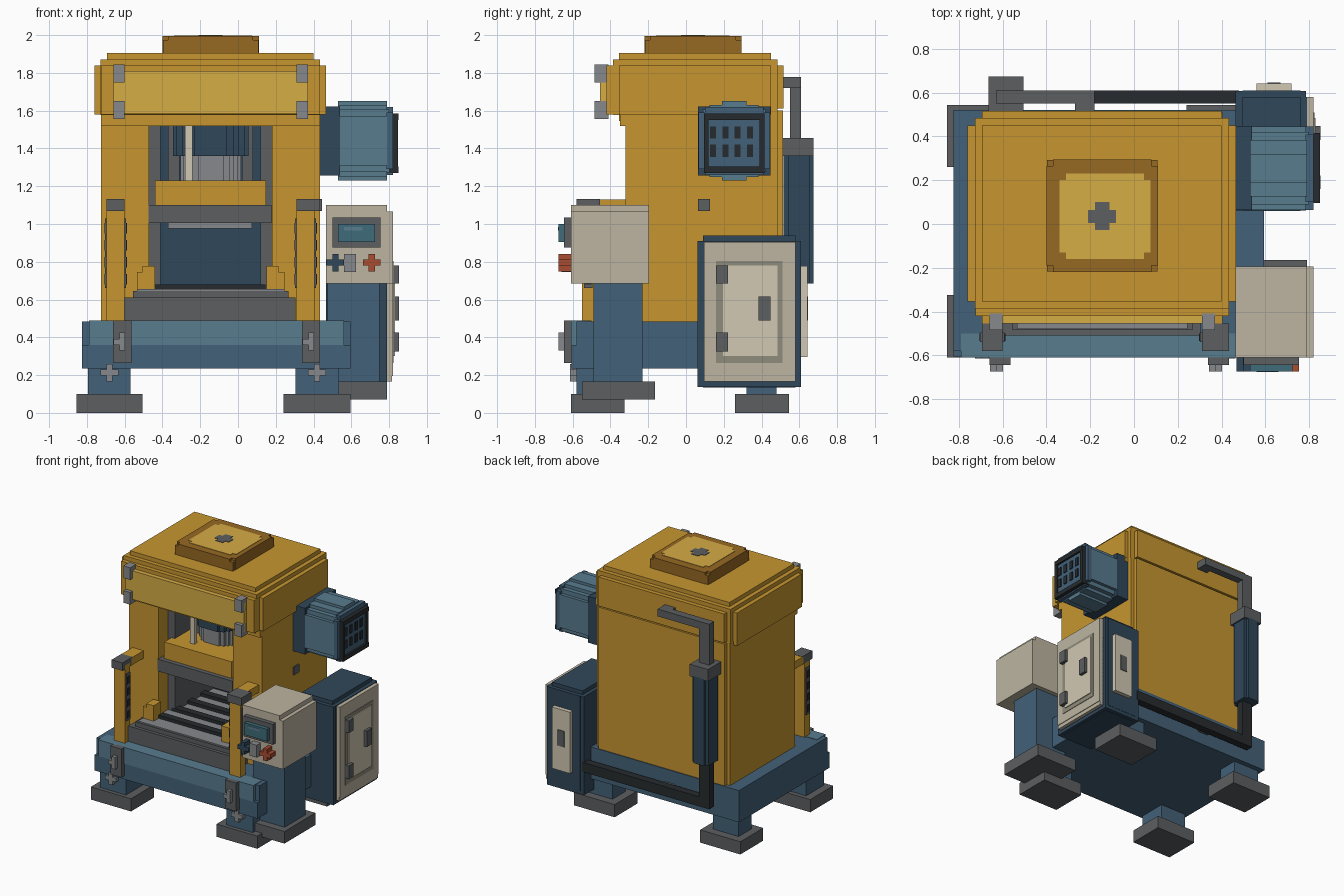
import bpy, bmesh
from mathutils import Vector

CX = -0.145  # mirror plane of the press frame


def paint(name, hexa):
    m = bpy.data.materials.new(name)
    c = [int(hexa[i:i + 2], 16) / 255 for i in (0, 2, 4)]
    m.diffuse_color = [((v + 0.055) / 1.055) ** 2.4 for v in c] + [1]
    return m


YELLOW, GOLD, BROWN = paint("yellow", "C79630"), paint("gold", "D6AD45"), paint("brown", "966822")
BLUE, SKY, NAVY = paint("blue", "436178"), paint("sky", "587C8F"), paint("navy", "30475A")
CREAM, PALE, TAUPE = paint("cream", "BDB5A1"), paint("pale", "D1C8B3"), paint("taupe", "8F8B7C")
GREY, STEEL, BLACK = paint("grey", "5C5E60"), paint("steel", "86898C"), paint("black", "272B2E")
RED, TEAL = paint("red", "A84C30"), paint("teal", "3F6C7A")


def part(name, mat, *boxes):
    """One object from boxes given as (x0, x1, y0, y1, z0, z1)."""
    bm = bmesh.new()
    for b in boxes:
        lo, hi = Vector(b[0::2]), Vector(b[1::2])
        for v in bmesh.ops.create_cube(bm, size=1)["verts"]:
            v.co = (lo + hi) / 2 + v.co * (hi - lo)
    me = bpy.data.meshes.new(name)
    bm.to_mesh(me)
    bm.free()
    me.materials.append(mat)
    ob = bpy.data.objects.new(name, me)
    bpy.context.collection.objects.link(ob)
    return ob


def inset(b, i, j, k):
    return (b[0] + i, b[1] - i, b[2] + j, b[3] - j, b[4] + k, b[5] - k)


def stepped(b, s, levels=1):
    """Boxes whose union is box b with stair-stepped edges."""
    n = s * levels
    out = [inset(b, 0, n, n), inset(b, n, 0, n), inset(b, n, n, 0)]
    return out + ([inset(b, s, s, s)] if levels == 2 else [])


def mirror(*boxes):
    return list(boxes) + [(2 * CX - b[1], 2 * CX - b[0]) + tuple(b[2:]) for b in boxes]


def cross_xz(x, z, y0, y1, r=0.047, t=0.016):
    return [(x - r, x + r, y0, y1, z - t, z + t), (x - t, x + t, y0, y1, z - r, z + r)]


def round_z(x, y, r, z0, z1):
    """Blocky vertical cylinder."""
    return [(x - r * a, x + r * a, y - r * b, y + r * b, z0, z1)
            for a, b in ((1, .42), (.9, .62), (.75, .75), (.62, .9), (.42, 1))]


# feet, legs and base
for y0, y1, side in ((-0.61, -0.325, "front"), (0.26, 0.545, "back")):
    part(side + "_foot_pads", GREY, (-0.855, -0.505, y0, y1, 0, 0.1), (0.24, 0.595, y0, y1, 0, 0.1))
    ly0, ly1 = (-0.58, -0.36) if side == "front" else (0.32, 0.48)
    part(side + "_legs", BLUE, (-0.795, -0.57, ly0, ly1, 0.1, 0.24), (0.305, 0.535, ly0, ly1, 0.1, 0.24))
part("base", BLUE, (-0.825, 0.595, -0.58, 0.52, 0.235, 0.485))
part("base_front_rail", SKY, (-0.79, 0.56, -0.61, -0.5, 0.36, 0.488))
part("base_front_skirt", BLUE, (-0.825, 0.595, -0.605, -0.57, 0.235, 0.36))

# latches and bolts on the base front
for x in (-0.613, 0.387):
    part("base_latch", GREY, (x - 0.048, x + 0.048, -0.645, -0.6, 0.265, 0.488))
    part("latch_handle", STEEL, (x - 0.015, x + 0.015, -0.675, -0.64, 0.33, 0.425),
         (x - 0.045, x + 0.015, -0.675, -0.64, 0.36, 0.39))
for x in (-0.68, 0.418):
    part("leg_bolt", STEEL, *cross_xz(x, 0.213, -0.615, -0.575))

# frame: columns, back wall, crown
part("frame_columns", YELLOW, *mirror((-0.725, -0.47, -0.32, 0.485, 0.485, 1.6)))
part("frame_back_wall", YELLOW, (-0.695, 0.405, 0.43, 0.513, 0.485, 1.6))
part("inner_back_panel", NAVY, (-0.47, 0.18, 0.4, 0.43, 0.485, 1.52))
part("guide_rails", GREY, *mirror((-0.47, -0.41, -0.2, 0.3, 0.65, 1.52)))
part("crown_header", YELLOW, (-0.725, 0.435, -0.35, 0.485, 1.52, 1.6), (-0.695, 0.405, -0.32, 0.513, 1.52, 1.6))
part("crown", YELLOW, *stepped((-0.76, 0.467, -0.42, 0.517, 1.545, 1.905), 0.033, 2),
     (-0.76, 0.467, -0.355, 0.45, 1.58, 1.84), (-0.725, 0.435, -0.42, 0.48, 1.58, 1.84))
part("crown_front_plate", GOLD, (-0.66, 0.37, -0.455, -0.41, 1.585, 1.81))
part("crown_bolts", STEEL, *mirror((-0.66, -0.6, -0.485, -0.41, 1.75, 1.845),
                                   (-0.66, -0.6, -0.485, -0.41, 1.555, 1.65)))
part("cap", BROWN, (-0.37, 0.08, -0.22, 0.295, 1.9, 1.994), (-0.4, 0.11, -0.19, 0.265, 1.9, 1.994),
     (-0.398, 0.108, -0.218, 0.293, 1.9, 1.975))
part("cap_lid", GOLD, (-0.31, 0.045, -0.16, 0.23, 1.97, 1.997), (-0.34, 0.075, -0.13, 0.2, 1.97, 1.997))
part("cap_stud", GREY, (-0.21, -0.083, 0.005, 0.065, 1.98, 2.0), (-0.178, -0.113, -0.027, 0.1, 1.98, 2.0))

# ram and cylinder
part("cylinder", NAVY, *round_z(CX, 0.035, 0.2, 1.36, 1.54))
part("ram_rod", STEEL, *round_z(CX, 0.035, 0.16, 1.2, 1.38))
part("stroke_scale", PALE, (-0.28, -0.24, -0.2, -0.17, 1.2, 1.53))
part("ram_tie_rods", GREY, *mirror((-0.37, -0.31, -0.03, 0.03, 1.2, 1.53)))
part("ram", YELLOW, (-0.44, 0.147, -0.29, 0.32, 1.1, 1.23))
part("ram_platen", GREY, (-0.475, 0.178, -0.325, 0.35, 1.005, 1.1))
part("upper_die", STEEL, (-0.37, 0.075, -0.2, 0.25, 0.975, 1.01))

# bed with slotted top
part("bed", GREY, (-0.6, 0.305, -0.51, 0.4, 0.485, 0.61), (-0.555, 0.268, -0.485, 0.4, 0.6, 0.645))
part("bed_plate", STEEL, (-0.535, 0.245, -0.48, 0.39, 0.64, 0.655))
part("bed_slots", BLACK, *[(-0.44, 0.145, y, y + 0.055, 0.65, 0.68) for y in (-0.36, -0.2, -0.04, 0.12, 0.28)])
part("bed_stops", YELLOW, *mirror((-0.505, -0.44, -0.42, -0.33, 0.65, 0.777),
                                  (-0.535, -0.44, -0.42, -0.33, 0.65, 0.747)))

# guard posts
for s, x0 in (("left", -0.695), ("right", 0.31)):
    x1 = x0 + 0.095
    part(s + "_guard_post", YELLOW, (x0, x1, -0.55, -0.485, 0.485, 1.1), (x0, x1, -0.47, -0.31, 1.07, 1.13))
    part(s + "_post_cap", GREY, (x0, x1 if s == "left" else 0.435, -0.58, -0.455, 1.07, 1.132))
    for fx in (x0, x1):
        part(s + "_post_sensor_strip", GREY, (fx - 0.008, fx + 0.008, -0.54, -0.495, 0.66, 1.03))
        part(s + "_post_sensors", BLACK, *[(fx - 0.012, fx + 0.012, -0.535, -0.5, z, z + 0.055)
                                           for z in (0.68, 0.77, 0.86, 0.95)])

# control console
part("console_foot", GREY, (0.43, 0.79, -0.55, -0.165, 0.07, 0.165))
part("console_column", BLUE, (0.475, 0.75, -0.49, -0.23, 0.16, 0.7))
part("console_box", CREAM, (0.465, 0.79, -0.61, -0.195, 0.685, 1.1), (0.465, 0.82, -0.61, -0.195, 0.685, 1.065))
part("screen_frame", GREY, (0.5, 0.755, -0.645, -0.6, 0.875, 1.035))
part("screen", TEAL, (0.53, 0.725, -0.675, -0.64, 0.905, 1.0))
part("screen_glare", SKY, (0.56, 0.66, -0.677, -0.67, 0.965, 0.985))
part("jog_button", NAVY, *cross_xz(0.515, 0.795, -0.675, -0.6))
part("selector_switch", STEEL, (0.562, 0.625, -0.66, -0.6, 0.745, 0.842))
part("stop_button", RED, *cross_xz(0.708, 0.795, -0.675, -0.6))

# electrical cabinet
part("cabinet", NAVY, *stepped((0.465, 0.79, 0.06, 0.61, 0.135, 0.94), 0.03),
     (0.465, 0.787, 0.062, 0.608, 0.137, 0.91))
part("cabinet_door", CREAM, (0.78, 0.82, 0.095, 0.58, 0.195, 0.905), (0.78, 0.815, 0.095, 0.58, 0.165, 0.2))
part("door_recess", TAUPE, (0.8, 0.824, 0.16, 0.51, 0.265, 0.805))
part("door_panel", PALE, (0.8, 0.83, 0.195, 0.485, 0.3, 0.78))
part("door_hardware", GREY, (0.8, 0.853, 0.16, 0.222, 0.685, 0.78), (0.8, 0.853, 0.16, 0.222, 0.325, 0.425),
     (0.8, 0.853, 0.385, 0.447, 0.49, 0.615))
part("cabinet_rear_panel", PALE, (0.56, 0.72, 0.6, 0.642, 0.295, 0.778))
part("rear_panel_handle", GREY, (0.61, 0.67, 0.63, 0.647, 0.49, 0.615))

# motor on the right column
MY, MZ = 0.255, 1.44


def ring(x0, x1, hy, hz):
    return (x0, x1, MY - hy, MY + hy, MZ - hz, MZ + hz)


part("motor_flange", NAVY, ring(0.43, 0.54, 0.192, 0.182))
part("motor_body", SKY, ring(0.53, 0.79, 0.065, 0.21), ring(0.53, 0.79, 0.13, 0.19),
     ring(0.53, 0.8, 0.165, 0.165), ring(0.53, 0.79, 0.19, 0.13))
part("motor_end_bell", BLUE, ring(0.785, 0.82, 0.19, 0.15), ring(0.785, 0.82, 0.155, 0.18),
     ring(0.8, 0.835, 0.155, 0.14))
part("motor_end_bars", BLACK, *[(0.79, 0.85, MY - 0.16, MY + 0.16, z, z + 0.035) for z in (1.27, 1.55)],
     *[(0.79, 0.848, y, y + 0.025, 1.3, 1.58) for y in (0.095, 0.39)])
part("motor_vents", BLACK, *[(0.82, 0.842, y, y + 0.032, z, z + 0.065)
                             for y in (0.126, 0.192, 0.257, 0.322) for z in (1.355, 1.452)])
part("column_socket", GREY, (0.43, 0.445, 0.063, 0.127, 1.07, 1.132))

# hydraulic line and accumulator on the back
part("upper_pipe", GREY, (-0.63, -0.18, 0.55, 0.61, 1.72, 1.777), (-0.27, -0.18, 0.505, 0.61, 1.72, 1.777),
     (-0.63, -0.54, 0.55, 0.61, 1.43, 1.777))
part("accumulator_collar", GREY, (-0.665, -0.505, 0.512, 0.675, 1.36, 1.455))
part("accumulator", NAVY, (-0.655, -0.515, 0.54, 0.655, 0.685, 1.37), (-0.63, -0.54, 0.515, 0.675, 0.685, 1.37))
part("lower_pipe", BLACK, (-0.63, -0.54, 0.55, 0.61, 0.32, 0.7), (-0.63, 0.48, 0.55, 0.61, 0.32, 0.395))
part("pipe_clip", GREY, (-0.27, -0.18, 0.51, 0.56, 0.33, 0.385))
